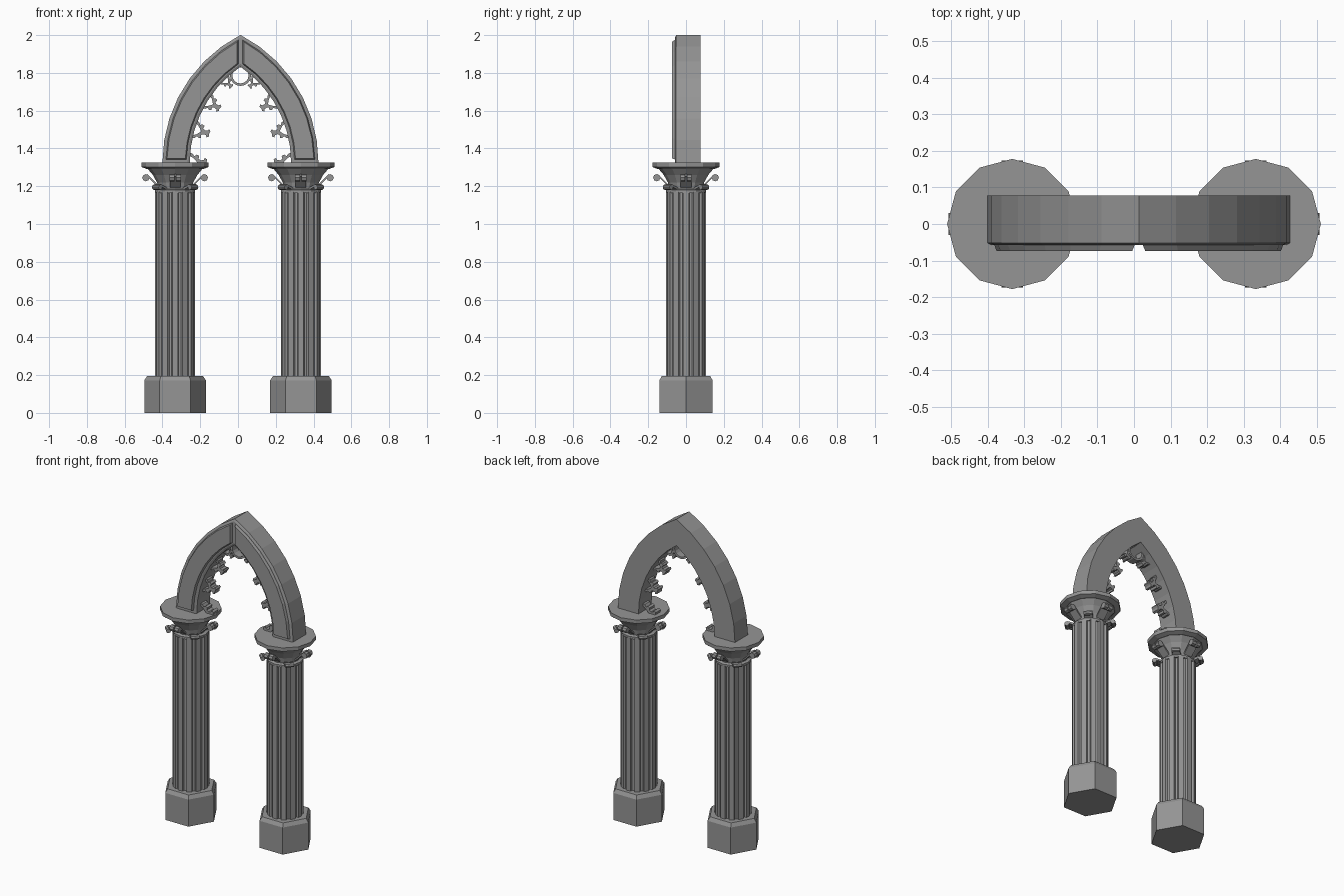
import bpy, bmesh
from math import sin, cos, acos, asin, pi, radians
from mathutils import Vector, Matrix

cube = bpy.data.objects.get("Cube")
if cube:
    bpy.data.objects.remove(cube, do_unlink=True)

STONE = (0.30, 0.30, 0.30, 1)
stone = bpy.data.materials.new("grey_stone")
stone.use_nodes = True
stone.diffuse_color = STONE
stone.node_tree.nodes["Principled BSDF"].inputs["Base Color"].default_value = STONE

COLUMN_X = 0.333          # column spacing from the middle
MID_X, SPRING_Z = 0.013, 1.325   # arch centre line and springing height
ARC_C, R_OUT, R_IN = 0.347, 0.76, 0.615   # pointed arch geometry


def finish(name, bm):
    bmesh.ops.recalc_face_normals(bm, faces=bm.faces)
    mesh = bpy.data.meshes.new(name)
    bm.to_mesh(mesh)
    bm.free()
    mesh.materials.append(stone)
    ob = bpy.data.objects.new(name, mesh)
    bpy.context.scene.collection.objects.link(ob)
    return ob


def loft(bm, rings):
    """Skin closed rings of points and cap both ends."""
    rows = [[bm.verts.new(p) for p in ring] for ring in rings]
    n = len(rows[0])
    for a, b in zip(rows, rows[1:]):
        for i in range(n):
            j = (i + 1) % n
            bm.faces.new((a[i], a[j], b[j], b[i]))
    bm.faces.new(rows[0])
    bm.faces.new(rows[-1])


def turned(name, x, sides, profile):
    bm = bmesh.new()
    loft(bm, [[(x + r * cos(2 * pi * i / sides), r * sin(2 * pi * i / sides), z)
               for i in range(sides)] for r, z in profile])
    return finish(name, bm)


def fluted_shaft(name, x, flutes=12):
    ring = []
    for k in range(flutes):
        for deg, r in ((-8, 0.107), (8, 0.107), (11, 0.094), (19, 0.094)):
            a = 2 * pi * k / flutes + radians(deg)
            ring.append((x + r * cos(a), r * sin(a)))
    bm = bmesh.new()
    loft(bm, [[(px, py, z) for px, py in ring] for z in (0.19, 1.17)])
    return finish(name, bm)


def scrolls(name, x):
    """Paired curls on the axes, lower leaf tips on the diagonals."""
    bm = bmesh.new()

    def roll(angle, r, z, side, radius, width):
        m = (Matrix.Translation((x, 0, 0)) @ Matrix.Rotation(angle, 4, "Z")
             @ Matrix.Translation((r, side, z)) @ Matrix.Rotation(pi / 2, 4, "X"))
        bmesh.ops.create_cone(bm, cap_ends=True, segments=8, radius1=radius,
                              radius2=radius, depth=width, matrix=m)

    def stalk(angle, r0, z0, r1, z1, width):
        m = Matrix.Translation((x, 0, 0)) @ Matrix.Rotation(angle, 4, "Z")
        loft(bm, [[m @ Vector((r, s * width, z + t)) for s, t in
                   ((-1, -.006), (1, -.006), (1, .006), (-1, .006))]
                  for r, z in ((r0, z0), (r1, z1))])

    for k in range(4):
        a = k * pi / 2
        for side in (-0.017, 0.017):
            roll(a, 0.155, 1.245, side, 0.019, 0.026)
        stalk(a, 0.09, 1.20, 0.15, 1.26, 0.028)
        a += pi / 4
        roll(a, 0.135, 1.195, 0, 0.014, 0.05)
        stalk(a, 0.07, 1.18, 0.13, 1.205, 0.025)
    return finish(name, bm)


# Columns: plinth, shaft, capital, abacus
for side, x in (("left", COLUMN_X), ("right", -COLUMN_X)):
    turned(side + "_plinth", x, 6, [(0.163, 0), (0.163, 0.172), (0.148, 0.195)])
    fluted_shaft(side + "_shaft", x)
    turned(side + "_capital", x, 12, [(0.106, 1.165), (0.106, 1.18), (0.088, 1.185),
                                      (0.096, 1.22), (0.118, 1.26), (0.150, 1.298)])
    turned(side + "_abacus", x, 12, [(0.152, 1.292), (0.178, 1.302), (0.178, 1.325)])
    scrolls(side + "_capital_scrolls", x)


def arc_point(r, t, gap=0.0, lift=0.0):
    """Point on one arch limb, t = 0 at the springing, 1 at the crown."""
    a0, a1 = asin(lift / r), acos((ARC_C + gap) / r)
    a = a0 + (a1 - a0) * t
    return r * cos(a) - ARC_C, SPRING_Z + r * sin(a)


def limb(name, sx, section, steps=7):
    """Sweep a (radius, y, gap, lift) section up one side of the arch."""
    bm = bmesh.new()
    rings = []
    for i in range(steps + 1):
        ring = []
        for r, y, gap, lift in section:
            px, pz = arc_point(r, i / steps, gap, lift)
            ring.append((MID_X + sx * px, y, pz))
        rings.append(ring)
    loft(bm, rings)
    return finish(name, bm)


# Half outline of a cusp: (distance inward, distance along the arch)
HALF_CUSP = [(-0.01, 0.056), (0.014, 0.048), (0.024, 0.034), (0.036, 0.042), (0.050, 0.036),
             (0.046, 0.020), (0.058, 0.012), (0.074, 0.014), (0.080, 0.026), (0.092, 0.016)]
INNER = [(0.040, 0.0), (0.030, 0.012), (0.016, 0.026), (-0.01, 0.040)]


def cusp(bm, sx, angle, scale, halves):
    for h in halves:
        outline = HALF_CUSP + [(0.088, 0.0)] + INNER
        rings = []
        for y in (-0.015, 0.035):
            ring = []
            for d, s in outline:
                r = R_IN - d * scale
                px = r * cos(angle) - s * h * scale * sin(angle) - ARC_C
                pz = r * sin(angle) + s * h * scale * cos(angle) + SPRING_Z
                ring.append((MID_X + sx * px, y, pz))
            rings.append(ring)
        loft(bm, rings)


# Pointed arch, raised front panels, tracery cusps
for side, sx in (("left", 1), ("right", -1)):
    limb(side + "_arch", sx, [(R_OUT, 0.078, 0, 0), (R_OUT, -0.052, 0, 0),
                              (R_OUT - 0.012, -0.058, 0, 0), (R_IN + 0.012, -0.058, 0, 0),
                              (R_IN, -0.052, 0, 0), (R_IN, 0.078, 0, 0)])
    limb(side + "_arch_panel", sx, [(R_OUT - 0.015, -0.05, 0.008, 0.014),
                                    (R_OUT - 0.024, -0.074, 0.018, 0.022),
                                    (R_IN + 0.024, -0.074, 0.018, 0.022),
                                    (R_IN + 0.015, -0.05, 0.008, 0.014)])
    bm = bmesh.new()
    cusp(bm, sx, 0, 1.0, (1,))
    cusp(bm, sx, radians(16.6), 0.9, (1, -1))
    cusp(bm, sx, radians(32), 0.85, (1, -1))
    cusp(bm, sx, radians(45.5), 0.6, (1, -1))
    finish(side + "_tracery", bm)

# Crown ring of the tracery
bm = bmesh.new()
ring_sides = 16
ring_rows = []
for r, y in ((0.056, -0.015), (0.056, 0.035), (0.043, 0.035), (0.043, -0.015)):
    ring_rows.append([bm.verts.new((MID_X + r * cos(2 * pi * i / ring_sides), y,
                                    1.787 + r * sin(2 * pi * i / ring_sides)))
                      for i in range(ring_sides)])
for k in range(4):
    a, b = ring_rows[k], ring_rows[(k + 1) % 4]
    for i in range(ring_sides):
        j = (i + 1) % ring_sides
        bm.faces.new((a[i], a[j], b[j], b[i]))
finish("crown_ring", bm)
